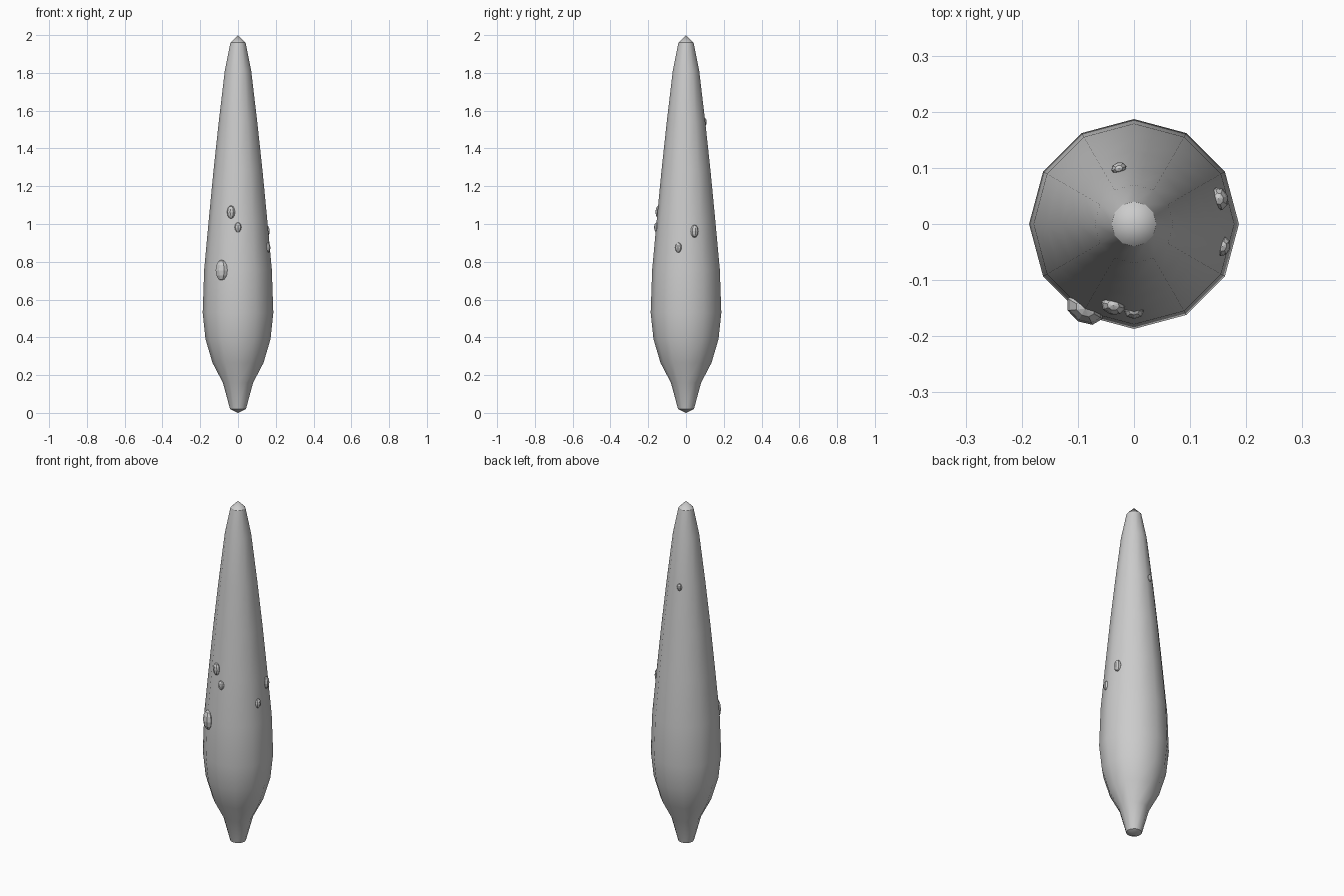
import bpy, bmesh, math
from mathutils import Matrix, Vector

if "Cube" in bpy.data.objects:
    bpy.data.objects.remove(bpy.data.objects["Cube"])

SIDES = 12
# (radius, height) of the turned body
PROFILE = [(0.042, 0.02), (0.08, 0.16), (0.135, 0.265), (0.172, 0.39), (0.187, 0.53),
           (0.179, 0.76), (0.155, 1.02), (0.13, 1.28), (0.102, 1.54), (0.07, 1.81), (0.04, 1.96)]


def finish(name, bm):
    bmesh.ops.recalc_face_normals(bm, faces=bm.faces)
    mesh = bpy.data.meshes.new(name)
    bm.to_mesh(mesh)
    bm.free()
    obj = bpy.data.objects.new(name, mesh)
    bpy.context.collection.objects.link(obj)
    return obj


# tapered twelve-sided body with pointed caps
bm = bmesh.new()
rings = []
for r, z in PROFILE:
    rings.append([bm.verts.new((r * math.cos(a), r * math.sin(a), z))
                  for a in (math.tau * i / SIDES for i in range(SIDES))])
bottom = bm.verts.new((0, 0, 0))
tip = bm.verts.new((0, 0, 2))
for i in range(SIDES):
    j = (i + 1) % SIDES
    for lo, hi in zip(rings, rings[1:]):
        bm.faces.new((lo[i], lo[j], hi[j], hi[i]))
    bm.faces.new((bottom, rings[0][j], rings[0][i]))
    bm.faces.new((tip, rings[-1][i], rings[-1][j]))
body = finish("body", bm)
bpy.context.view_layer.objects.active = body
body.select_set(True)
bpy.ops.object.shade_smooth_by_angle(angle=math.radians(30))

# small faceted nodules: centre, half width, half height, half depth
NODULES = [((-0.087, -0.151, 0.755), 0.036, 0.056, 0.026),
           ((-0.037, -0.145, 1.063), 0.022, 0.035, 0.017),
           ((0.0, -0.155, 0.982), 0.018, 0.027, 0.014),
           ((0.151, 0.045, 0.962), 0.021, 0.034, 0.017),
           ((0.158, -0.040, 0.875), 0.018, 0.027, 0.014),
           ((-0.027, 0.099, 1.54), 0.014, 0.021, 0.011)]
for n, (pos, w, h, d) in enumerate(NODULES, 1):
    bm = bmesh.new()
    bmesh.ops.create_uvsphere(bm, u_segments=8, v_segments=6, radius=1)
    place = (Matrix.Translation(Vector(pos))
             @ Matrix.Rotation(math.atan2(pos[1], pos[0]), 4, 'Z')
             @ Matrix.Diagonal((d, w, h, 1)))
    bmesh.ops.transform(bm, matrix=place, verts=bm.verts)
    finish(f"nodule_{n}", bm)
